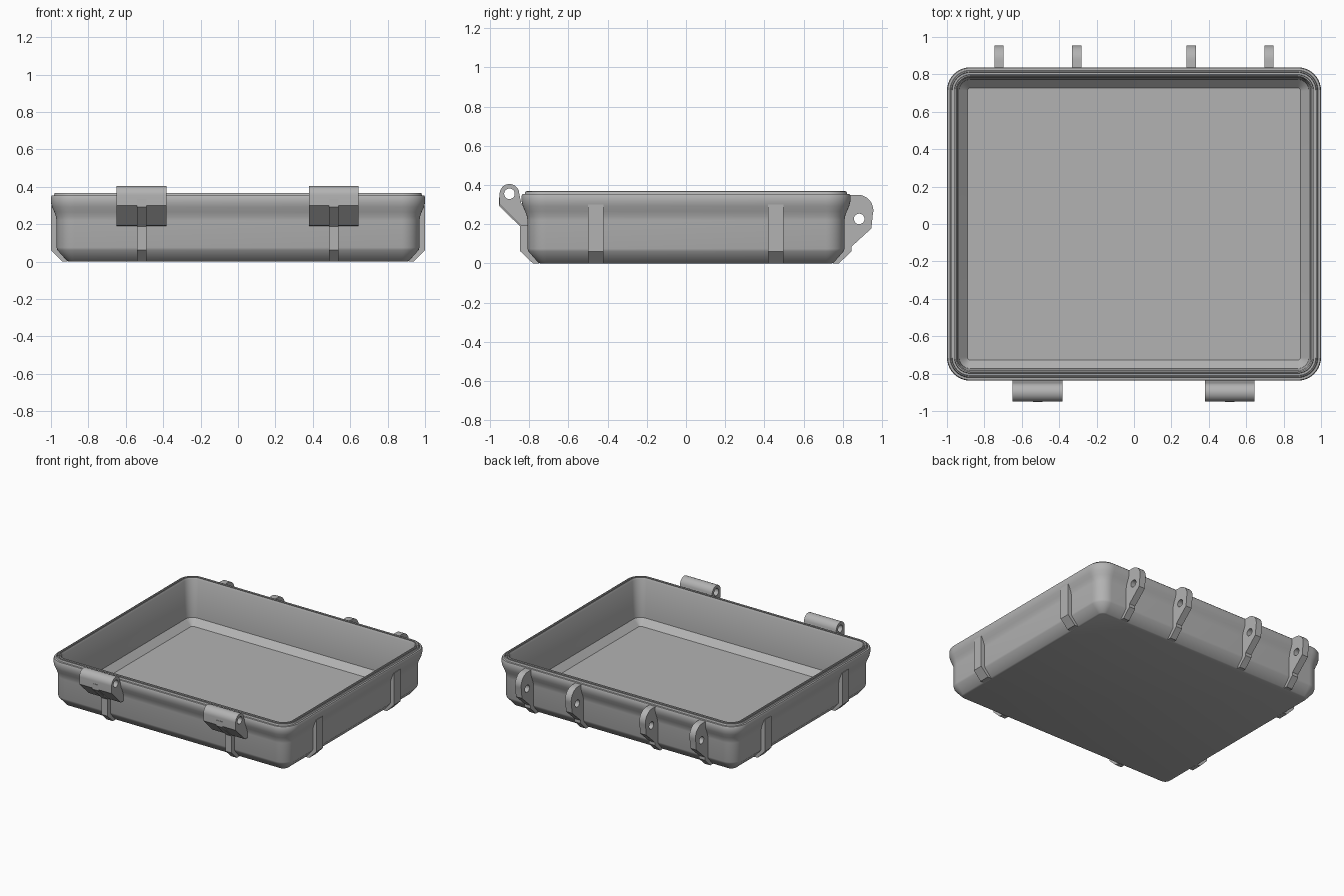
import bpy, bmesh, math
from mathutils import Matrix

if "Cube" in bpy.data.objects:
    bpy.data.objects.remove(bpy.data.objects["Cube"])

grey = bpy.data.materials.new("plain grey")
grey.diffuse_color = (0.45, 0.45, 0.45, 1)
grey.use_nodes = True
grey.node_tree.nodes["Principled BSDF"].inputs["Base Color"].default_value = grey.diffuse_color
HX, HY, R = 1.0, 0.838, 0.125   # rim half sizes and corner radius


def add_object(name, mesh):
    ob = bpy.data.objects.new(name, mesh)
    bpy.context.collection.objects.link(ob)
    mesh.materials.clear()
    mesh.materials.append(grey)
    bpy.ops.object.select_all(action='DESELECT')
    ob.select_set(True)
    bpy.context.view_layer.objects.active = ob
    bpy.ops.object.shade_smooth_by_angle(angle=math.radians(28))
    return ob


def ring(bm, d, z, steps=10):
    """Rounded rectangle, set in by d from the rim."""
    r = max(R - d, 0.012)
    vs = []
    for k, (sx, sy) in enumerate(((1, 1), (-1, 1), (-1, -1), (1, -1))):
        for i in range(steps + 1):
            a = math.pi / 2 * (k + i / steps)
            vs.append(bm.verts.new((sx * (HX - d - r) + r * math.cos(a),
                                    sy * (HY - d - r) + r * math.sin(a), z)))
    return vs


def arc(cx, cy, r, a0, a1, n=12):
    return [(cx + r * math.cos(math.radians(a0 + (a1 - a0) * i / n)),
             cy + r * math.sin(math.radians(a0 + (a1 - a0) * i / n))) for i in range(n + 1)]


def plate(name, x, width, outline, hole=None):
    """Side profile in (y, z) with an optional pin hole, extruded along x."""
    cu = bpy.data.curves.new(name, 'CURVE')
    cu.dimensions, cu.fill_mode, cu.extrude = '2D', 'BOTH', width / 2
    loops = [outline]
    if hole:
        loops.append(arc(*hole, 360, 0, 20)[:-1])
    for pts in loops:
        sp = cu.splines.new('POLY')
        sp.points.add(len(pts) - 1)
        for p, (a, b) in zip(sp.points, pts):
            p.co = (a, b, 0, 1)
        sp.use_cyclic_u = True
    tmp = bpy.data.objects.new("temp", cu)
    bpy.context.collection.objects.link(tmp)
    bpy.context.view_layer.update()
    mesh = bpy.data.meshes.new_from_object(tmp.evaluated_get(bpy.context.evaluated_depsgraph_get()))
    bpy.data.objects.remove(tmp)
    mesh.transform(Matrix(((0, 0, 1, x), (1, 0, 0, 0), (0, 1, 0, 0), (0, 0, 0, 1))))
    bm = bmesh.new()
    bm.from_mesh(mesh)
    bmesh.ops.remove_doubles(bm, verts=bm.verts, dist=1e-5)
    bmesh.ops.recalc_face_normals(bm, faces=bm.faces)
    bm.to_mesh(mesh)
    bm.free()
    return add_object(name, mesh)


# Tray: outside wall, flared rim, seal groove, inside wall, floor
section = [(0.095, 0), (0.085, 0.004), (0.034, 0.062), (0.03, 0.075), (0.03, 0.22),
           (0.027, 0.24), (0.018, 0.265), (0.006, 0.292), (0, 0.315), (0, 0.345), (0.004, 0.353),
           (0.016, 0.354), (0.02, 0.366), (0.026, 0.368), (0.028, 0.345), (0.039, 0.345),
           (0.041, 0.368), (0.048, 0.368), (0.055, 0.355), (0.065, 0.075), (0.11, 0.03)]
bm = bmesh.new()
rings = [ring(bm, d, z) for d, z in section]
for a, b in zip(rings, rings[1:]):
    for i in range(len(a)):
        j = (i + 1) % len(a)
        bm.faces.new((a[i], a[j], b[j], b[i]))
bm.faces.new(rings[0][::-1])
bm.faces.new(rings[-1])
bmesh.ops.recalc_face_normals(bm, faces=bm.faces)
tray_mesh = bpy.data.meshes.new("tray")
bm.to_mesh(tray_mesh)
bm.free()
add_object("tray", tray_mesh)

# Hinge lugs along the back
lug = [(0.75, 0), (0.78, 0), (0.843, 0.062), (0.843, 0.085), (0.945, 0.178)]
lug += arc(0.875, 0.27, 0.08, -15, 90) + [(0.80, 0.35), (0.79, 0.06)]
for i, x in enumerate((-0.722, -0.307, 0.307, 0.722)):
    plate(f"hinge_lug_{i + 1}", x, 0.05, lug, (0.883, 0.227, 0.027))

# Latch barrels with their supporting ribs along the front
barrel = [(-0.80, 0.19), (-0.842, 0.193), (-0.95, 0.3)]
barrel += arc(-0.9, 0.355, 0.05, 180, 0, 18) + [(-0.838, 0.30), (-0.80, 0.30)]
rib = [(-0.75, 0), (-0.78, 0), (-0.845, 0.062), (-0.845, 0.188), (-0.953, 0.293),
       (-0.953, 0.335), (-0.94, 0.335), (-0.80, 0.24), (-0.79, 0.06)]
for side, x in (("left", -0.515), ("right", 0.512)):
    plate("latch_barrel_" + side, x, 0.267, barrel, (-0.9, 0.355, 0.027))
    plate("latch_rib_" + side, x, 0.05, rib)

# Feet ribs on both ends
for sx, side in ((-1, "left"), (1, "right")):
    for y, end in ((-0.46, "front"), (0.457, "back")):
        prof = [(0.91, 0), (0.94, 0), (1.0, 0.062), (1.0, 0.30), (0.96, 0.30), (0.95, 0.06)]
        ob = plate(f"end_rib_{side}_{end}", 0, 0.078, prof)
        ob.data.transform(Matrix.Translation((0, y, 0)) @ Matrix.Rotation(-sx * math.pi / 2, 4, 'Z'))
